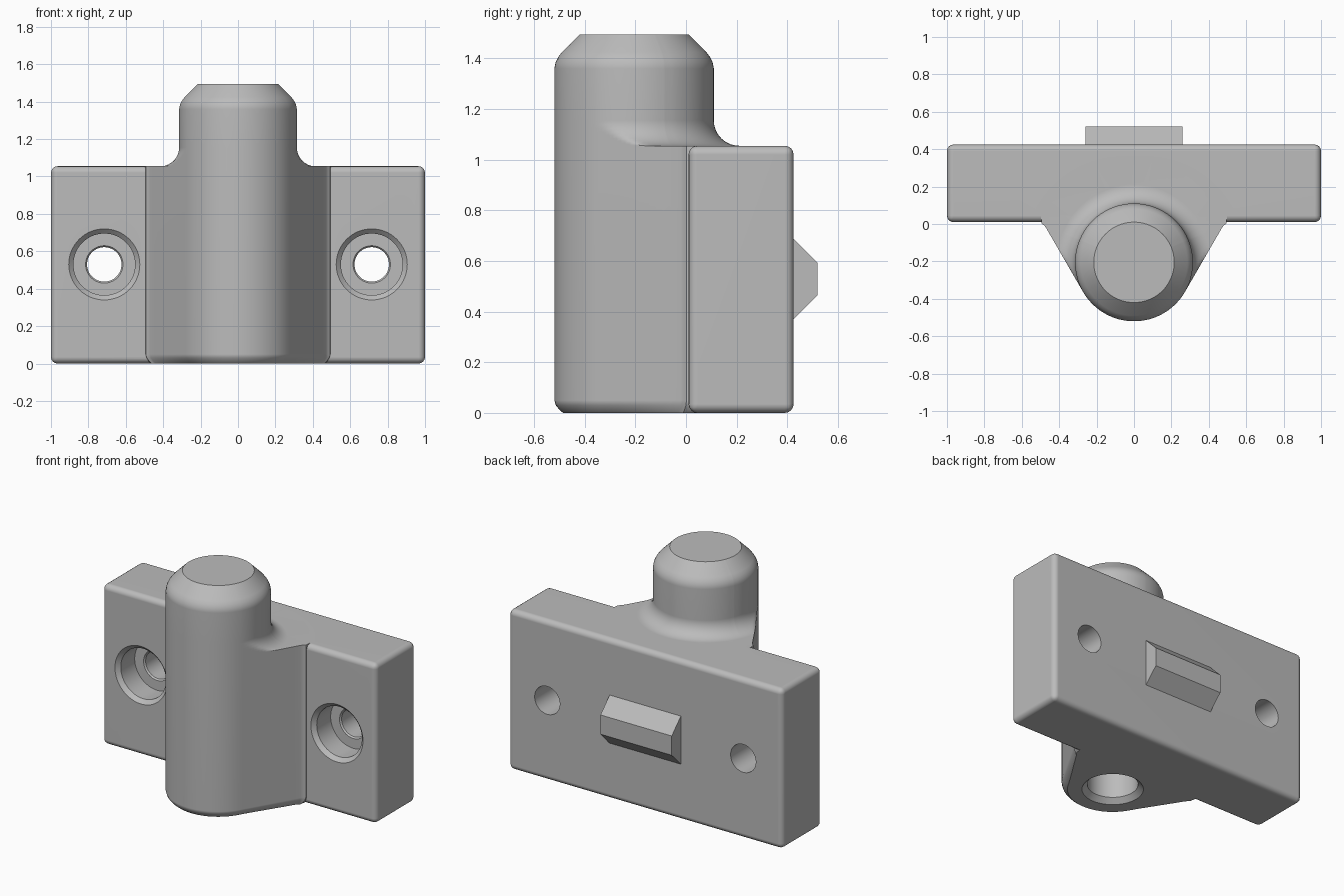
import bpy, bmesh
from math import sin, cos, radians, pi
from mathutils import Vector, Matrix

if "Cube" in bpy.data.objects:
    bpy.data.objects.remove(bpy.data.objects["Cube"], do_unlink=True)

grey = bpy.data.materials.new("plain grey")
grey.use_nodes = True
grey.diffuse_color = (0.5, 0.5, 0.5, 1)
grey.node_tree.nodes["Principled BSDF"].inputs["Base Color"].default_value = (0.5, 0.5, 0.5, 1)

POST_Y, POST_R = -0.205, 0.315
PLATE_TOP, FILLET = 1.055, 0.1


def make_object(name, bm):
    bmesh.ops.recalc_face_normals(bm, faces=bm.faces)
    mesh = bpy.data.meshes.new(name)
    bm.to_mesh(mesh)
    bm.free()
    mesh.materials.append(grey)
    obj = bpy.data.objects.new(name, mesh)
    bpy.context.collection.objects.link(obj)
    return obj


def loft(name, rings, matrix=Matrix()):
    """Skin a stack of equal-length point rings and cap both ends."""
    bm = bmesh.new()
    loops = [[bm.verts.new(matrix @ Vector(p)) for p in ring] for ring in rings]
    n = len(loops[0])
    for low, high in zip(loops, loops[1:]):
        for i in range(n):
            j = (i + 1) % n
            bm.faces.new((low[i], low[j], high[j], high[i]))
    bm.faces.new(loops[0])
    bm.faces.new(loops[-1])
    bmesh.ops.remove_doubles(bm, verts=bm.verts, dist=0.0002)
    return make_object(name, bm)


def lathe(name, profile, matrix, n=64):
    return loft(name, [[(r * cos(2 * pi * i / n), r * sin(2 * pi * i / n), z)
                        for i in range(n)] for r, z in profile], matrix)


def block(name, lo, hi):
    bm = bmesh.new()
    bmesh.ops.create_cube(bm, size=1)
    for v in bm.verts:
        v.co = [(a + b) / 2 + c * (b - a) for a, b, c in zip(lo, hi, v.co)]
    return bm


def apply(obj, modifier):
    bpy.context.view_layer.objects.active = obj
    bpy.ops.object.modifier_apply(modifier=modifier.name)


def combine(obj, other, operation):
    mod = obj.modifiers.new("join", "BOOLEAN")
    mod.operation, mod.solver, mod.object = operation, "EXACT", other
    apply(obj, mod)
    bpy.data.objects.remove(other, do_unlink=True)


# Rounded mounting plate
bm = block("plate", (-1, 0.01, 0), (1, 0.425, PLATE_TOP))
bmesh.ops.bevel(bm, geom=bm.edges[:], offset=0.035, segments=4, profile=0.5,
                affect="EDGES")
body = make_object("mounting_body", bm)

# Half outline of the boss around the post axis, as (angle, radius):
# round front, tangent flank, small inner fillet, then hidden in the plate
half = [(a, POST_R) for a in range(-90, -30, 5)]
half += [(a, POST_R / cos(radians(a + 30))) for a in range(-30, 21, 3)]
half += [(21.46, 0.5056), (22.33, 0.5196), (22.78, 0.5347)]
half += [(a, 0.566) for a in range(28, 90, 4)]
outline = half + [(90, 0.566)] + [(180 - a, r) for a, r in half[:0:-1]]

# Stack of levels as (height, inset, largest radius)
levels = [(0, 0.035, 9), (0.01, 0.022, 9), (0.03, 0.006, 9), (0.05, 0, 9), (PLATE_TOP, 0, 9)]
for k in range(11):
    t = k * pi / 20
    levels.append((PLATE_TOP + FILLET * (1 - cos(t)), 0,
                   POST_R + FILLET * (1 - sin(t))))
levels += [(1.36, 0, POST_R), (1.385, 0, 0.31), (1.405, 0, 0.3),
           (1.425, 0, 0.285), (1.495, 0, 0.215)]

rings = []
for z, inset, cap in levels:
    ring = []
    for angle, r in outline:
        r = min(r - inset, cap)
        ring.append((r * cos(radians(angle)), POST_Y + r * sin(radians(angle)), z))
    rings.append(ring)
combine(body, loft("boss", rings), "UNION")

# Counterbored screw holes through the plate
for x in (-0.715, 0.715):
    place = Matrix.Translation((x, 0, 0.53)) @ Matrix.Rotation(-pi / 2, 4, "X")
    profile = [(0.2, 0), (0.19, 0.01), (0.165, 0.035), (0.165, 0.18),
               (0.1, 0.18), (0.092, 0.19), (0.092, 0.6)]
    combine(body, lathe("screw_hole", profile, place), "DIFFERENCE")

# Blind bore up into the post
bore = [(0.2, -0.01), (0.19, 0), (0.157, 0.033), (0.157, 1.2)]
combine(body, lathe("bore", bore, Matrix.Translation((0, POST_Y, 0))), "DIFFERENCE")

# Smooth rounded surfaces, crisp rims
bpy.ops.object.select_all(action="DESELECT")
body.select_set(True)
bpy.context.view_layer.objects.active = body
bpy.ops.object.shade_smooth_by_angle(angle=radians(32))
weighted = body.modifiers.new("even shading", "WEIGHTED_NORMAL")
weighted.keep_sharp = True

# Tapered locating key on the back
key_side = [(0.42, 0.365), (0.52, 0.465), (0.52, 0.592), (0.42, 0.692)]
loft("locating_key", [[(x, y, z) for y, z in key_side] for x in (-0.26, 0.26)])
